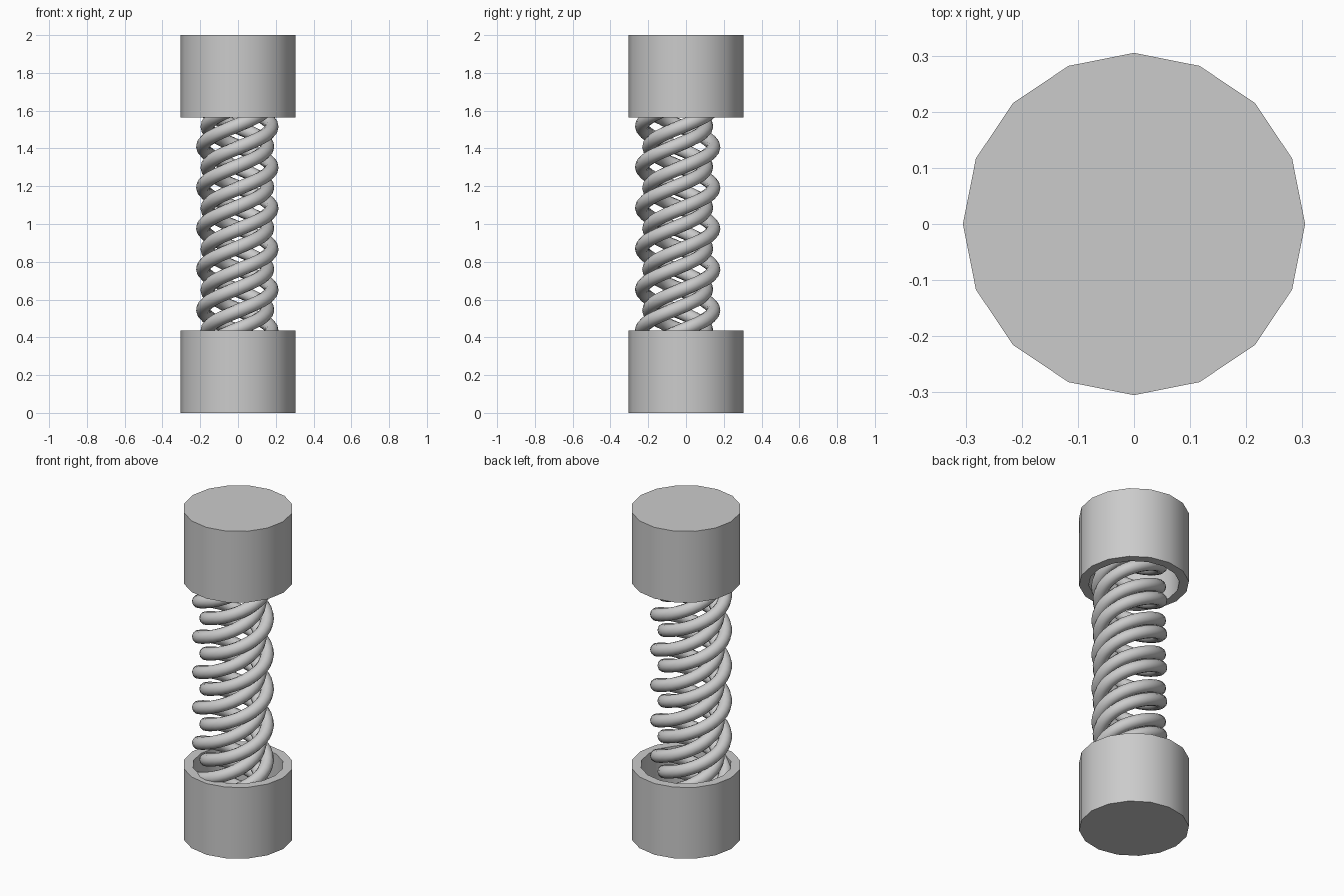
import bpy
import bmesh
import math
from mathutils import Vector

cube = bpy.data.objects.get("Cube")
if cube:
    bpy.data.objects.remove(cube, do_unlink=True)

# One plain grey for everything
GREY = (0.6, 0.6, 0.6, 1.0)
metal = bpy.data.materials.new("grey metal")
metal.use_nodes = True
metal.diffuse_color = GREY
metal.node_tree.nodes["Principled BSDF"].inputs["Base Color"].default_value = GREY

SIDES = 16
CAP_RADIUS, BORE_RADIUS, CAP_HEIGHT, FLOOR = 0.305, 0.252, 0.435, 0.05
PITCH, COIL_RADIUS, WIRE_RADIUS = 0.432, 0.17, 0.037


def add_object(name, bm):
    bmesh.ops.recalc_face_normals(bm, faces=bm.faces)
    mesh = bpy.data.meshes.new(name)
    bm.to_mesh(mesh)
    bm.free()
    mesh.materials.append(metal)
    obj = bpy.data.objects.new(name, mesh)
    bpy.context.collection.objects.link(obj)
    bpy.ops.object.select_all(action="DESELECT")
    obj.select_set(True)
    bpy.context.view_layer.objects.active = obj
    bpy.ops.object.shade_smooth_by_angle(angle=math.radians(35))
    return obj


def ring(bm, radius, z):
    angles = [2 * math.pi * i / SIDES for i in range(SIDES)]
    return [bm.verts.new((radius * math.cos(a), radius * math.sin(a), z)) for a in angles]


def bridge(bm, a, b):
    for i in range(len(a)):
        j = (i + 1) % len(a)
        bm.faces.new((a[i], a[j], b[j], b[i]))


def cup(name, base, direction):
    """Open cup: closed end at base, mouth towards direction."""
    bm = bmesh.new()
    profile = [(CAP_RADIUS, 0), (CAP_RADIUS, CAP_HEIGHT),
               (BORE_RADIUS, CAP_HEIGHT), (BORE_RADIUS, FLOOR)]
    rings = [ring(bm, r, base + direction * h) for r, h in profile]
    for a, b in zip(rings, rings[1:]):
        bridge(bm, a, b)
    bm.faces.new(rings[0])
    bm.faces.new(rings[-1])
    return add_object(name, bm)


def coil(name, centre, crest, start=0.04, end=1.96, steps_per_turn=32, wire_sides=12):
    """Round wire wound upwards; it points to +x at height crest."""
    bm = bmesh.new()
    steps = round((end - start) / PITCH * steps_per_turn)
    rise = PITCH / (2 * math.pi)
    rings = []
    for s in range(steps + 1):
        z = start + (end - start) * s / steps
        a = (z - crest) / rise
        out = Vector((math.cos(a), math.sin(a), 0))
        along = Vector((-COIL_RADIUS * out.y, COIL_RADIUS * out.x, rise)).normalized()
        side = along.cross(out)
        middle = Vector((centre[0], centre[1], z)) + out * COIL_RADIUS
        turns = [2 * math.pi * k / wire_sides for k in range(wire_sides)]
        rings.append([bm.verts.new(middle + WIRE_RADIUS * (out * math.cos(t) + side * math.sin(t)))
                      for t in turns])
    for a, b in zip(rings, rings[1:]):
        bridge(bm, a, b)
    bm.faces.new(rings[0])
    bm.faces.new(rings[-1])
    return add_object(name, bm)


# End caps
cup("lower_cap", 0, 1)
cup("upper_cap", 2, -1)

# Two slightly offset pairs of interleaved coils
pairs = [("first", (0.008, -0.025), 1.515), ("second", (-0.015, -0.063), 1.41)]
for label, centre, crest in pairs:
    for n in range(2):
        coil(f"{label}_spring_strand_{n + 1}", centre, crest + n * PITCH / 2)
